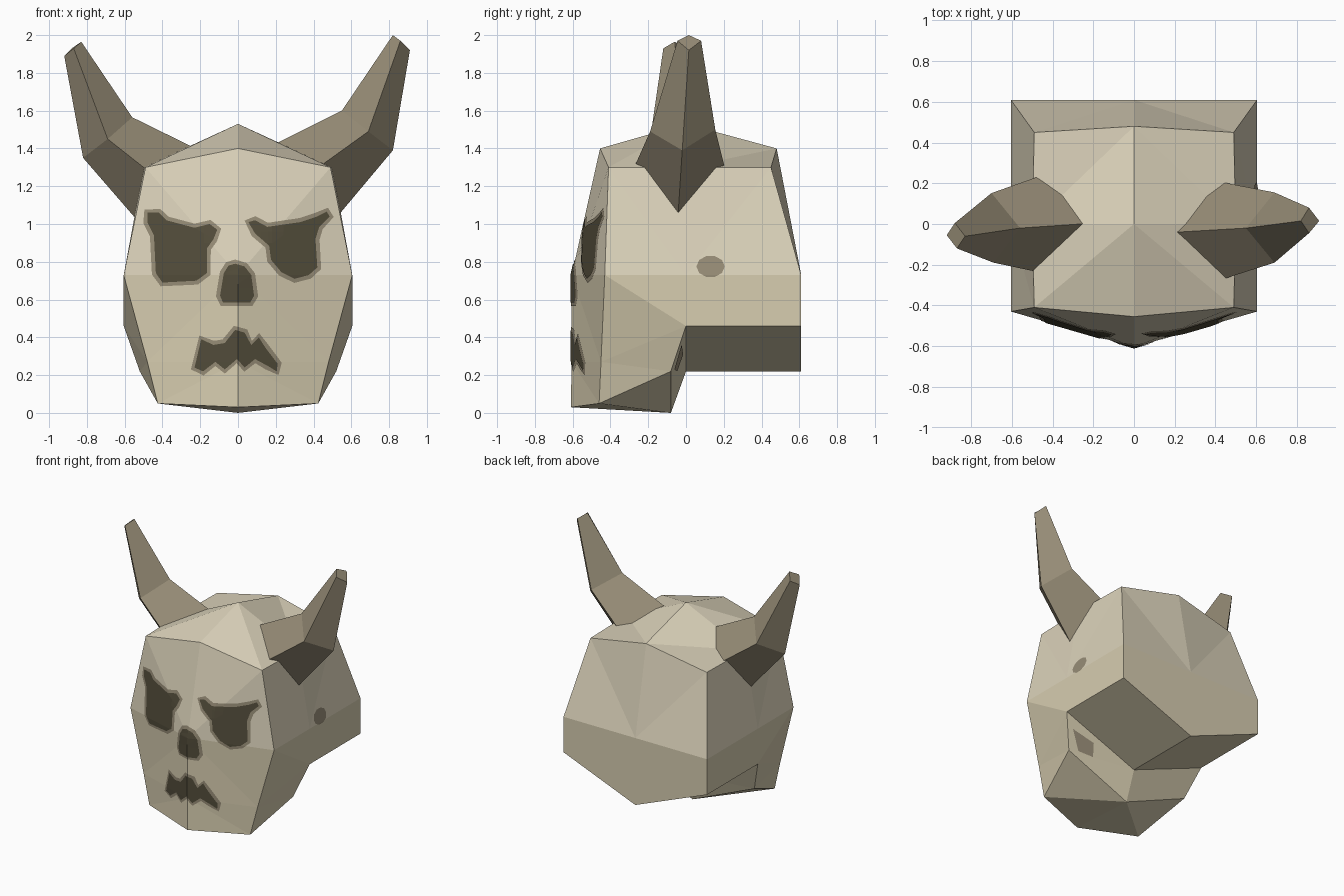
import bpy, bmesh, math
from mathutils import Vector
from mathutils.bvhtree import BVHTree

if "Cube" in bpy.data.objects:
    bpy.data.objects.remove(bpy.data.objects["Cube"])


def colour(name, r, g, b):
    m = bpy.data.materials.new(name)
    m.diffuse_color = [((c / 255 + 0.055) / 1.055) ** 2.4 for c in (r, g, b)] + [1]
    m.use_nodes = True
    m.node_tree.nodes["Principled BSDF"].inputs["Base Color"].default_value = m.diffuse_color
    return m


BONE = colour("pale bone", 219, 210, 186)
AGED = colour("aged bone", 215, 205, 176)
HORN = colour("horn brown", 150, 140, 118)
DARK = colour("dark hollow", 82, 76, 58)


def finish(name, bm, *mats):
    me = bpy.data.meshes.new(name)
    bm.to_mesh(me)
    bm.free()
    for m in mats:
        me.materials.append(m)
    ob = bpy.data.objects.new(name, me)
    bpy.context.collection.objects.link(ob)
    return ob


# Skull: right half as a low-poly cage, then mirrored
half = [(0, 0, 1.53), (0, -.455, 1.4), (.49, -.41, 1.3), (.5, 0, 1.3),
        (.49, .45, 1.3), (0, .48, 1.4), (0, -.605, .73), (.605, -.43, .73),
        (.605, .61, .73), (0, .61, .73), (.605, .61, .46), (0, .61, .22),
        (.605, 0, .46), (0, 0, .22), (.52, -.08, .22), (0, -.08, 0),
        (.425, -.46, .05), (0, -.61, .03), (.48, -.45, .27), (0, -.605, .27),
        (.605, 0, .73)]
quads = [(0, 1, 2, 3), (0, 3, 4, 5), (1, 6, 7, 2), (2, 7, 20, 3), (3, 20, 8, 4),
         (4, 8, 9, 5), (6, 19, 18, 7), (19, 17, 16, 18), (7, 18, 12, 20),
         (20, 12, 10, 8), (8, 10, 11, 9), (10, 12, 13, 11), (12, 14, 15, 13),
         (18, 16, 14, 12), (16, 17, 15, 14)]
bm = bmesh.new()
for s in (1, -1):
    vs = [bm.verts.new((x * s, y, z)) for x, y, z in half]
    for q in quads:
        bm.faces.new([vs[i] for i in q])
bmesh.ops.remove_doubles(bm, verts=bm.verts[:], dist=1e-4)
bmesh.ops.recalc_face_normals(bm, faces=bm.faces[:])
for f in bm.faces:
    f.material_index = 1 if f.calc_center_median().z < 0.7 else 0
bmesh.ops.triangulate(bm, faces=bm.faces[:])
surface = BVHTree.FromBMesh(bm)
finish("skull", bm, BONE, AGED)


# Horns: three four-sided rings (top, front, outer, back), root pushed into the skull
def horn(name, root, mid, tip):
    root, mid, tip = ([Vector(p) for p in ring] for ring in (root, mid, tip))
    root = [m.lerp(r, 1.25) for m, r in zip(mid, root)]
    bm = bmesh.new()
    rings = [[bm.verts.new(p) for p in ring] for ring in (root, mid, tip)]
    for a, b in zip(rings, rings[1:]):
        for i in range(4):
            j = (i + 1) % 4
            bm.faces.new((a[i], a[j], b[j], b[i]))
    bm.faces.new(rings[0])
    bm.faces.new(rings[2])
    bmesh.ops.recalc_face_normals(bm, faces=bm.faces[:])
    finish(name, bm, HORN)


horn("right_horn",
     [(.21, -.04, 1.43), (.44, -.27, 1.31), (.56, -.04, 1.08), (.46, .2, 1.32)],
     [(.55, -.02, 1.6), (.69, -.19, 1.49), (.82, -.02, 1.39), (.69, .155, 1.5)],
     [(.82, .015, 2.0), (.86, -.045, 1.97), (.91, .015, 1.92), (.86, .08, 1.97)])
horn("left_horn",
     [(-.265, 0, 1.42), (-.5, -.23, 1.3), (-.56, 0, 1.05), (-.49, .226, 1.31)],
     [(-.56, -.02, 1.565), (-.69, -.19, 1.45), (-.82, -.02, 1.35), (-.7, .152, 1.46)],
     [(-.83, -.06, 1.965), (-.87, -.12, 1.93), (-.92, -.055, 1.89), (-.88, .005, 1.93)])


# Thin painted plate: outline in (u, z), projected along an axis onto the skull
def plate(name, outline, mat, axis, start, sign, lift):
    def at(u, z):
        return Vector((u, start, z)) if axis == 1 else Vector((start, u, z))
    ray = Vector((0, 0, 0))
    ray[axis] = sign
    bm = bmesh.new()
    f = bm.faces.new([bm.verts.new(at(u, z)) for u, z in outline])
    f.normal_update()
    if f.normal.dot(ray) > 0:
        f.normal_flip()
    bmesh.ops.triangulate(bm, faces=bm.faces[:])
    # slice so the plate can follow the skull's creases
    cuts = [(1 - axis, i * .06) for i in range(-9, 10)]
    cuts += [(2, i * .06) for i in range(2, 20)] + [(2, .73), (2, .27)]
    for ax, d in cuts:
        n = Vector((0, 0, 0))
        n[ax] = 1
        bmesh.ops.bisect_plane(bm, geom=bm.verts[:] + bm.edges[:] + bm.faces[:],
                               plane_co=n * d, plane_no=n, dist=1e-5)
    for v in bm.verts:
        hit = surface.ray_cast(v.co, ray)[0]
        if hit:
            v.co = hit - ray * lift
    finish(name, bm, mat)


def grow(pts, d):
    pts = [Vector(p) for p in pts]
    n = len(pts)
    area = sum(pts[i - 1].x * pts[i].y - pts[i].x * pts[i - 1].y for i in range(n))
    s = 1 if area > 0 else -1
    out = []
    for i in range(n):
        a = (pts[i] - pts[i - 1]).normalized()
        b = (pts[(i + 1) % n] - pts[i]).normalized()
        t = (a + b).normalized()
        out.append(pts[i] + Vector((t.y, -t.x)) * d * s)
    return out


# Face hollows, each a dark plate over a slightly larger brown rim
def hollow(name, outline):
    plate(name + "_rim", grow(outline, .022), HORN, 1, -2, 1, .003)
    plate(name, outline, DARK, 1, -2, 1, .007)


hollow("left_eye", [(-.48, 1.06), (-.42, 1.06), (-.38, 1.02), (-.23, .98), (-.15, 1.0),
                    (-.11, .97), (-.13, .92), (-.165, .87), (-.165, .74), (-.22, .70),
                    (-.40, .69), (-.435, .74), (-.445, .94), (-.48, 1.01)])
hollow("right_eye", [(.055, 1.01), (.09, 1.02), (.155, .985), (.33, 1.01), (.42, 1.04),
                     (.47, 1.065), (.485, 1.04), (.43, .985), (.41, .92), (.42, .77),
                     (.375, .73), (.30, .71), (.23, .745), (.175, .81), (.165, .885),
                     (.09, .95)])
hollow("nose", [(-.05, .78), (-.015, .79), (.035, .775), (.07, .73), (.085, .62),
                (.065, .585), (-.08, .585), (-.095, .62), (-.075, .74)])
hollow("mouth", [(-.23, .24), (-.195, .39), (-.13, .36), (-.07, .37), (-.015, .44),
                 (.035, .425), (.07, .36), (.11, .40), (.145, .345), (.21, .26),
                 (.205, .22), (.155, .25), (.09, .285), (.035, .24), (-.005, .285),
                 (-.07, .23), (-.12, .27), (-.185, .22)])

# Brown stains on the right side and behind the jaw
stain = [(.13 + .075 * math.cos(i * math.pi / 5), .775 + .058 * math.sin(i * math.pi / 5))
         for i in range(10)]
plate("side_stain", stain, HORN, 0, 2, -1, .004)
plate("neck_stain", [(.53, .36), (.35, .31), (.33, .22), (.45, .23)], HORN, 1, .02, -1, .004)
